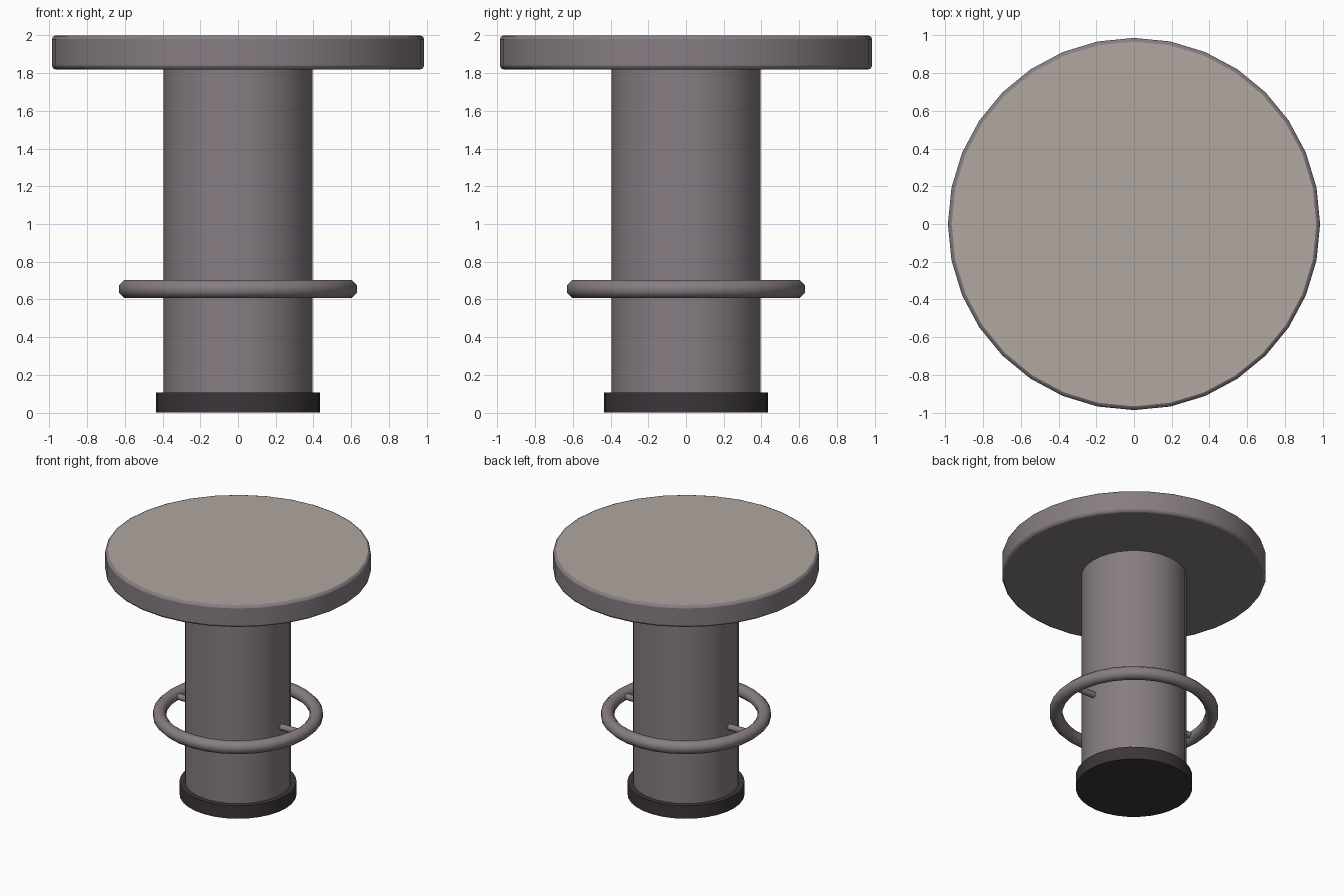
import bpy
import math

if "Cube" in bpy.data.objects:
    bpy.data.objects.remove(bpy.data.objects["Cube"])


def material(name, rgb):
    m = bpy.data.materials.new(name)
    m.diffuse_color = (*rgb, 1)
    m.use_nodes = True
    m.node_tree.nodes["Principled BSDF"].inputs["Base Color"].default_value = m.diffuse_color
    return m


body = material("body_grey", (0.24, 0.205, 0.225))
cream = material("top_cream", (0.44, 0.39, 0.35))
dark = material("base_dark", (0.045, 0.036, 0.043))


def finish(obj, name, mat, angle=40):
    obj.name = name
    obj.data.materials.append(mat)
    bpy.ops.object.shade_smooth_by_angle(angle=math.radians(angle))
    return obj


def cylinder(name, r, z0, z1, mat):
    bpy.ops.mesh.primitive_cylinder_add(vertices=32, radius=r, depth=z1 - z0,
                                        location=(0, 0, (z0 + z1) / 2))
    return finish(bpy.context.object, name, mat)


# floor base and column
cylinder("base", 0.435, 0.0, 0.105, dark)
cylinder("column", 0.395, 0.09, 1.83, body)

# round top with bevelled rims and a cream upper face
top = cylinder("table_top", 0.987, 1.82, 2.0, body)
top.data.materials.append(cream)
for face in top.data.polygons:
    if face.normal.z > 0.9:
        face.material_index = 1
bevel = top.modifiers.new("rim_bevel", 'BEVEL')
bevel.width = 0.02
bevel.segments = 2
bevel.limit_method = 'ANGLE'
bevel.angle_limit = math.radians(40)
bevel.material = 0

# foot ring with an octagonal section, flat on top
z_ring, r_ring, r_tube = 0.655, 0.584, 0.051
bpy.ops.mesh.primitive_torus_add(major_segments=32, minor_segments=8,
                                 major_radius=r_ring, minor_radius=r_tube,
                                 location=(0, 0, z_ring))
ring = bpy.context.object
for i, v in enumerate(ring.data.vertices):
    a = 2 * math.pi * (i // 8) / 32
    t = 2 * math.pi * (i % 8 + 0.5) / 8
    r = r_ring + r_tube * math.cos(t)
    v.co = (r * math.cos(a), r * math.sin(a), r_tube * math.sin(t))
finish(ring, "foot_ring", body, 60)

# two struts holding the ring
for side, name in ((1, "right_strut"), (-1, "left_strut")):
    bpy.ops.mesh.primitive_cylinder_add(vertices=12, radius=0.025, depth=0.2,
                                        location=(side * 0.48, 0, z_ring),
                                        rotation=(0, math.pi / 2, 0))
    finish(bpy.context.object, name, body)
